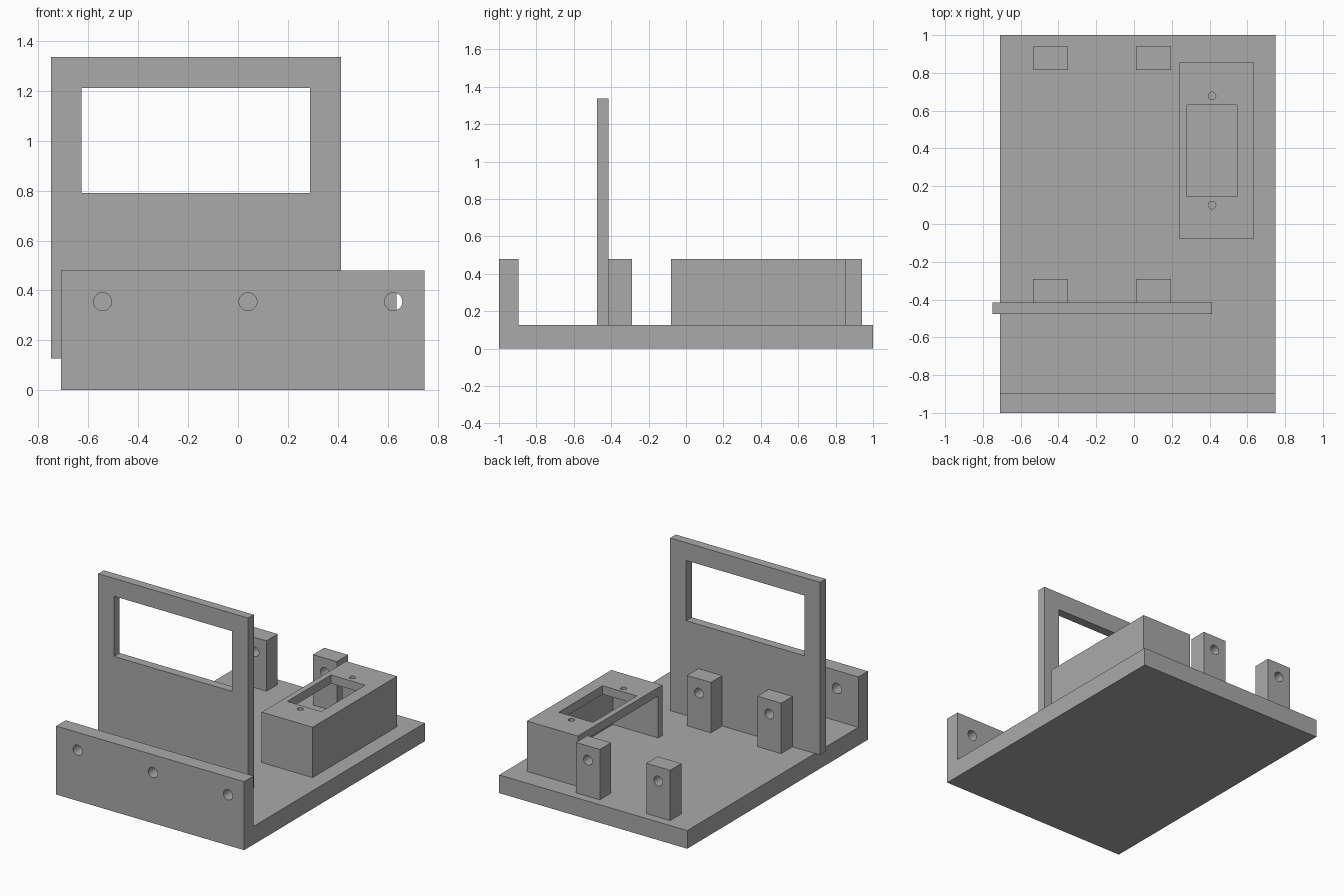
import bpy
import bmesh
from math import pi
from mathutils import Matrix, Vector

cube = bpy.data.objects.get("Cube")
if cube:
    bpy.data.objects.remove(cube, do_unlink=True)

grey = bpy.data.materials.new("plain grey")
grey.use_nodes = True
COLOUR = (0.4, 0.4, 0.4, 1)
grey.diffuse_color = COLOUR
grey.node_tree.nodes["Principled BSDF"].inputs["Base Color"].default_value = COLOUR


def finish(name, bm):
    bmesh.ops.recalc_face_normals(bm, faces=bm.faces)
    mesh = bpy.data.meshes.new(name)
    bm.to_mesh(mesh)
    bm.free()
    mesh.materials.append(grey)
    obj = bpy.data.objects.new(name, mesh)
    bpy.context.collection.objects.link(obj)
    return obj


def block(name, x, y, z):
    """Box from (low, high) pairs on each axis."""
    bm = bmesh.new()
    bmesh.ops.create_cube(bm, size=1)
    low, high = Vector((x[0], y[0], z[0])), Vector((x[1], y[1], z[1]))
    bmesh.ops.scale(bm, vec=high - low, verts=bm.verts)
    bmesh.ops.translate(bm, vec=(low + high) / 2, verts=bm.verts)
    return finish(name, bm)


def drill(centre, radius, depth, along_y=True):
    """Round cutter along y, or along z."""
    bm = bmesh.new()
    turn = Matrix.Rotation(pi / 2, 4, "X") if along_y else Matrix()
    bmesh.ops.create_cone(bm, cap_ends=True, segments=32, radius1=radius, radius2=radius,
                          depth=depth, matrix=Matrix.Translation(centre) @ turn)
    return finish("cutter", bm)


def cut(obj, *cutters):
    for cutter in cutters:
        cutter.hide_render = True
        mod = obj.modifiers.new("cut", "BOOLEAN")
        mod.operation, mod.solver, mod.object = "DIFFERENCE", "EXACT", cutter
    bpy.ops.object.select_all(action="DESELECT")
    bpy.context.view_layer.objects.active = obj
    obj.select_set(True)
    for mod in list(obj.modifiers):
        bpy.ops.object.modifier_apply(modifier=mod.name)
    for cutter in cutters:
        bpy.data.objects.remove(cutter, do_unlink=True)
    bpy.ops.object.shade_smooth_by_angle(angle=pi / 6)


FLOOR, TOP = 0.127, 0.48

# Base plate and front wall, one L-shaped profile swept across x
bm = bmesh.new()
profile = [(-1, 0), (1, 0), (1, FLOOR), (-0.895, FLOOR), (-0.895, TOP), (-1, TOP)]
face = bm.faces.new([bm.verts.new((-0.71, y, z)) for y, z in profile])
swept = bmesh.ops.extrude_face_region(bm, geom=[face])["geom"]
bmesh.ops.translate(bm, vec=(1.458, 0, 0),
                    verts=[v for v in swept if isinstance(v, bmesh.types.BMVert)])
base = finish("base_with_front_wall", bm)
cut(base, *[drill((x, -0.95, 0.355), 0.036, 0.3) for x in (-0.543, 0.04, 0.623)])

# Upright panel with a window
panel = block("window_panel", (-0.75, 0.413), (-0.477, -0.415), (FLOOR, 1.337))
cut(panel, block("cutter", (-0.627, 0.289), (-0.6, -0.3), (0.79, 1.212)))

# Four drilled posts
for row, y in (("front", -0.415), ("back", 0.815)):
    for side, x in (("right", -0.535), ("left", 0.01)):
        post = block(f"{row}_{side}_post", (x, x + 0.185), (y, y + 0.125), (FLOOR, TOP))
        cut(post, drill((x + 0.0925, y + 0.0625, 0.38), 0.034, 0.3))

# Hollow housing, open towards the posts, with a top opening and screw holes
housing = block("housing", (0.24, 0.635), (-0.08, 0.855), (FLOOR, TOP))
cut(housing,
    block("cutter", (0.1, 0.592), (-0.035, 0.81), (0.05, 0.42)),
    block("cutter", (0.28, 0.545), (0.145, 0.63), (0.35, 0.6)),
    *[drill((0.413, y, TOP), 0.02, 0.2, along_y=False) for y in (0.1, 0.678)])
